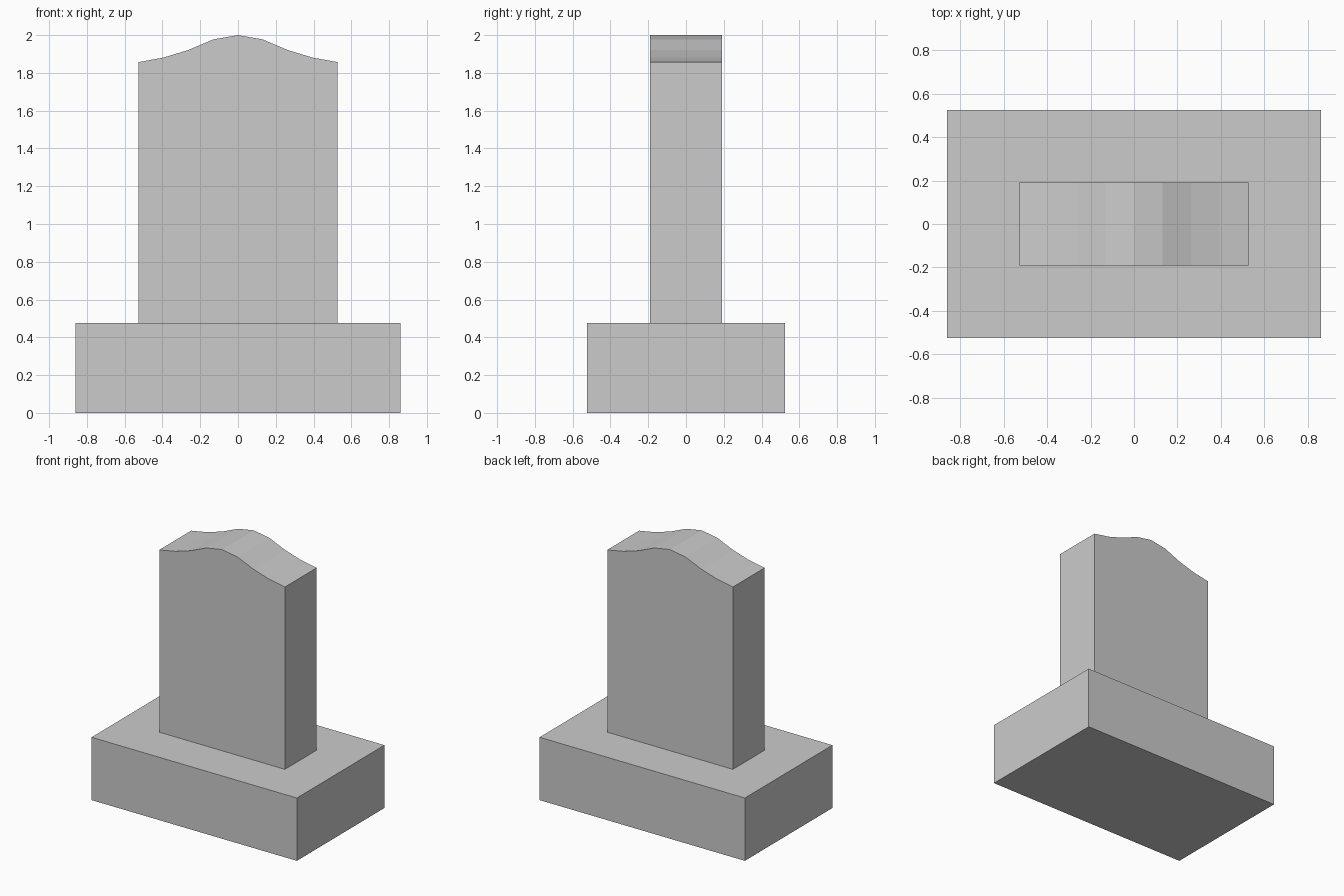
import bpy
import bmesh

cube = bpy.data.objects.get("Cube")
if cube:
    bpy.data.objects.remove(cube, do_unlink=True)

# Plain grey stone
stone = bpy.data.materials.new("grey_stone")
stone.use_nodes = True
grey = (0.6, 0.6, 0.6, 1)
stone.diffuse_color = grey
stone.node_tree.nodes["Principled BSDF"].inputs["Base Color"].default_value = grey


def extruded_profile(name, outline, half_depth):
    """Extrude an x-z outline symmetrically along y."""
    bm = bmesh.new()
    face = bm.faces.new([bm.verts.new((x, -half_depth, z)) for x, z in outline])
    result = bmesh.ops.extrude_face_region(bm, geom=[face])
    verts = [v for v in result["geom"] if isinstance(v, bmesh.types.BMVert)]
    bmesh.ops.translate(bm, verts=verts, vec=(0, 2 * half_depth, 0))
    bmesh.ops.recalc_face_normals(bm, faces=bm.faces)
    mesh = bpy.data.meshes.new(name)
    bm.to_mesh(mesh)
    bm.free()
    mesh.materials.append(stone)
    obj = bpy.data.objects.new(name, mesh)
    bpy.context.collection.objects.link(obj)
    return obj


base_top = 0.476

# Wide rectangular plinth
base_half = 0.86
extruded_profile("base", [(-base_half, 0), (base_half, 0),
                          (base_half, base_top), (-base_half, base_top)], 0.524)

# Upright slab with a gently waved crest, mirrored about the middle
slab_half = 0.526
heights = [1.857, 1.881, 1.921, 1.977]
right = [(slab_half * (1 - i / 4), z) for i, z in enumerate(heights)]
left = [(-x, z) for x, z in reversed(right)]
outline = [(-slab_half, base_top), (slab_half, base_top)] + right + [(0, 2)] + left
extruded_profile("upright_slab", outline, 0.19)
